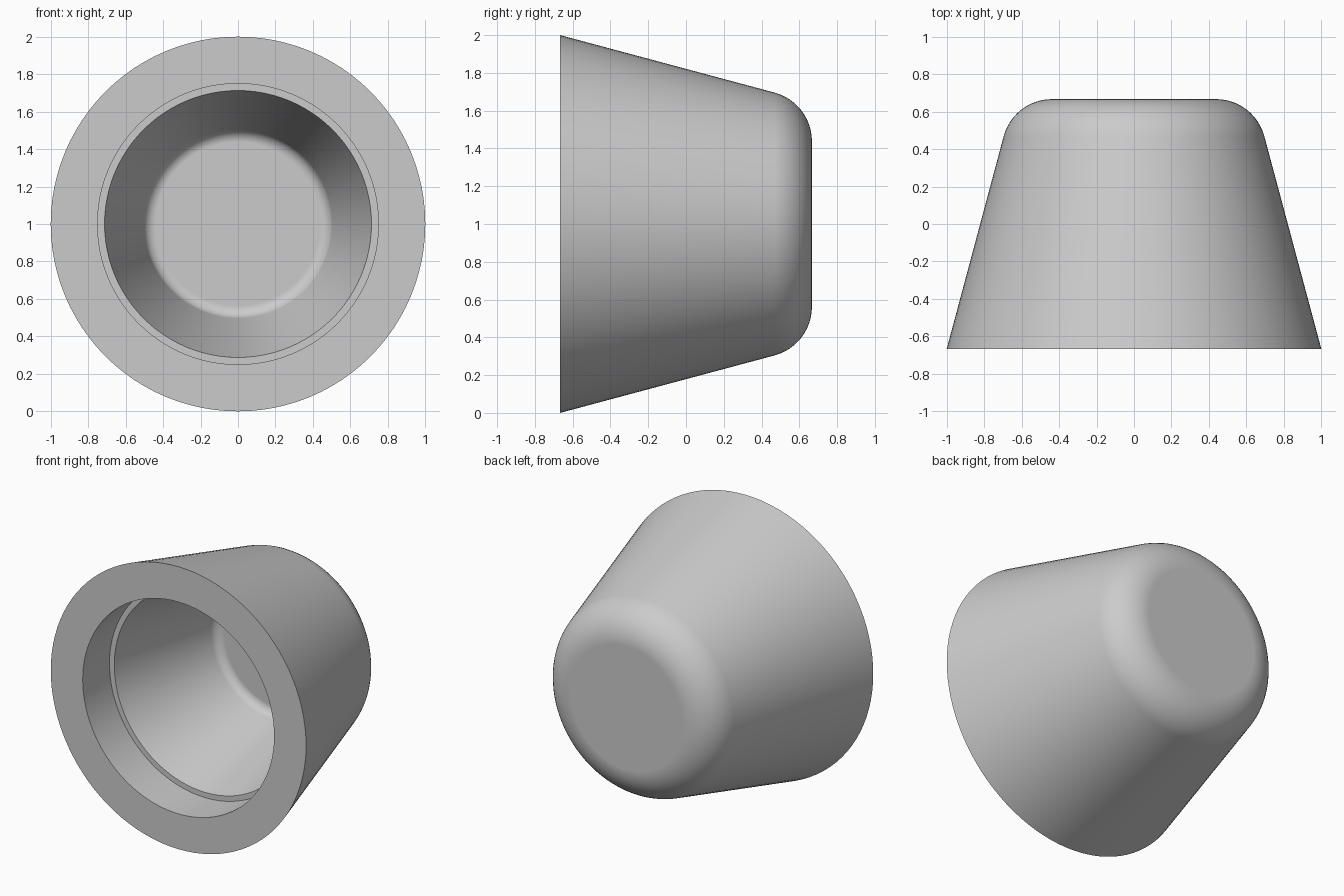
import bpy
import bmesh
from math import pi, sin, cos, tan, radians
from mathutils import Matrix, Vector

cube = bpy.data.objects.get("Cube")
if cube:
    bpy.data.objects.remove(cube, do_unlink=True)

# Main dimensions of the tapered cup, lying on its side along y
LENGTH = 4 / 3
FRONT, BACK = -LENGTH / 2, LENGTH / 2
DRAFT = radians(15)
WALL = 0.2
FILLET = 0.267
BORE_RADIUS, BORE_DEPTH = 0.75, 0.3
SEGMENTS = 96


def cone_radius(y, offset=0.0):
    """Radius of the drafted wall at y, moved inwards by offset."""
    return 1 - offset / cos(DRAFT) - (y - FRONT) * tan(DRAFT)


def corner_arc(offset, steps):
    """Rounded corner between the drafted wall and the end face."""
    rad = FILLET - offset
    end = BACK - offset
    turn = pi / 2 - DRAFT
    centre_r = cone_radius(end, offset) - rad * tan(turn / 2)
    return [(centre_r + rad * cos(a), end - rad + rad * sin(a))
            for a in (DRAFT + turn * i / steps for i in range(steps + 1))]


# Profile as (radius, y): outside from the closed end to the rim, then inside
ledge = FRONT + BORE_DEPTH
profile = corner_arc(0, 12)[::-1]
profile += [(1, FRONT), (BORE_RADIUS, FRONT), (BORE_RADIUS, ledge),
            (cone_radius(ledge, WALL), ledge)]
profile += corner_arc(WALL, 8)

# Revolve the profile and cap both end discs
bm = bmesh.new()
rings = []
for r, y in profile:
    rings.append([bm.verts.new((r * sin(2 * pi * i / SEGMENTS), y,
                                r * cos(2 * pi * i / SEGMENTS)))
                  for i in range(SEGMENTS)])
for a, b in zip(rings, rings[1:]):
    for i in range(SEGMENTS):
        j = (i + 1) % SEGMENTS
        bm.faces.new((a[i], a[j], b[j], b[i]))
bm.faces.new(rings[0])
bm.faces.new(rings[-1])
bmesh.ops.recalc_face_normals(bm, faces=bm.faces)
bmesh.ops.transform(bm, matrix=Matrix.Translation(Vector((0, 0, 1))), verts=bm.verts)

mesh = bpy.data.meshes.new("tapered_cup")
bm.to_mesh(mesh)
bm.free()
cup = bpy.data.objects.new("tapered_cup", mesh)
bpy.context.collection.objects.link(cup)

# Single grey material
grey = bpy.data.materials.new("plain grey")
grey.use_nodes = True
colour = (0.6, 0.6, 0.6, 1)
grey.diffuse_color = colour
grey.node_tree.nodes["Principled BSDF"].inputs["Base Color"].default_value = colour
mesh.materials.append(grey)

# Smooth walls and fillets, crisp rims, flat end discs
bpy.ops.object.select_all(action="DESELECT")
cup.select_set(True)
bpy.context.view_layer.objects.active = cup
bpy.ops.object.shade_smooth_by_angle(angle=radians(30))
weighted = cup.modifiers.new("flat_ends", "WEIGHTED_NORMAL")
weighted.keep_sharp = True
